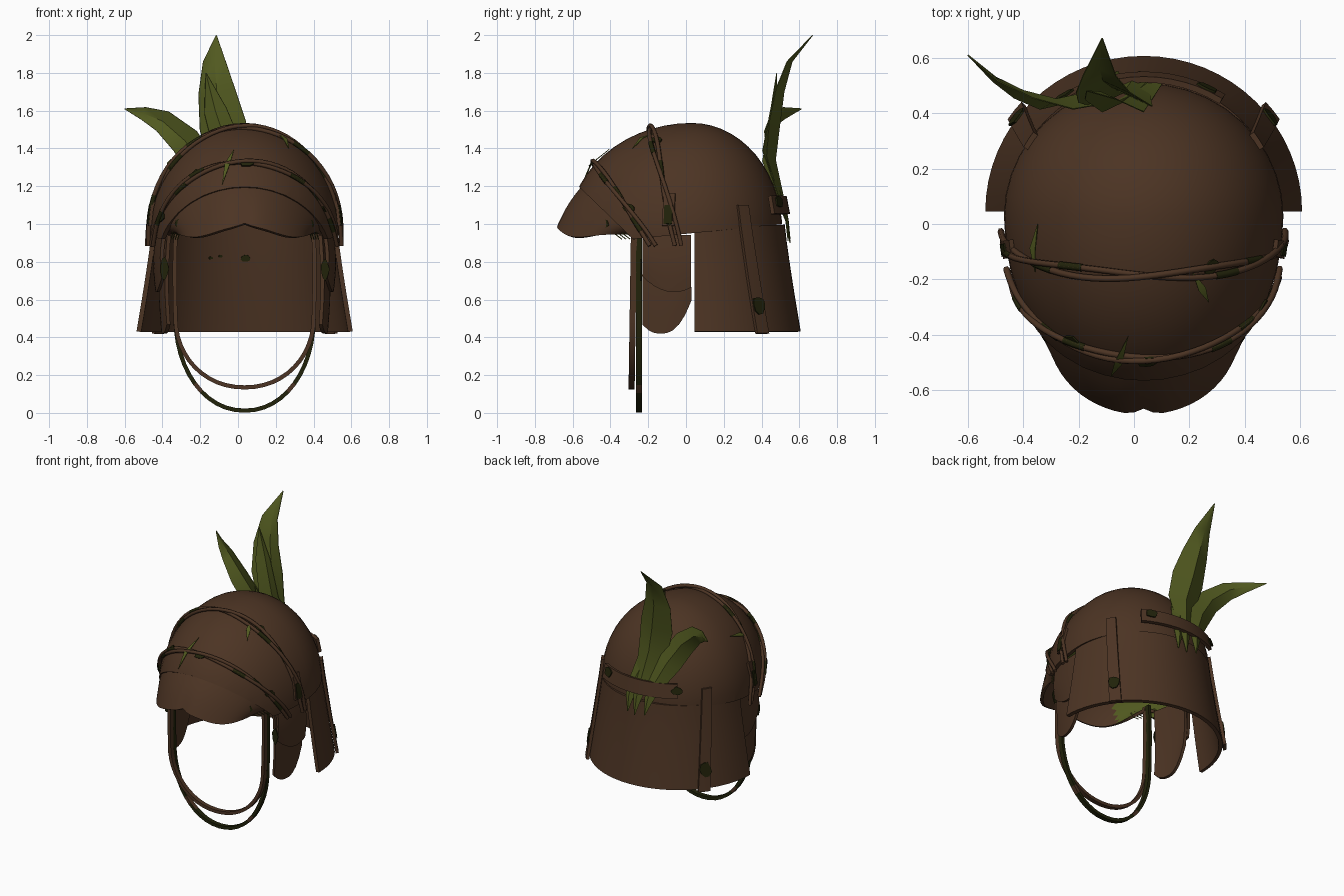
import bpy, bmesh, math, random
from mathutils import Vector

if "Cube" in bpy.data.objects:
    bpy.data.objects.remove(bpy.data.objects["Cube"])

random.seed(4)
CX, CY, CZ = 0.035, 0.03, 0.96          # centre of the dome
RX, RZ = 0.505, 0.575
A = math.pi / 2


def material(name, col):
    m = bpy.data.materials.new(name)
    m.diffuse_color = (*col, 1)
    m.use_nodes = True
    m.node_tree.nodes["Principled BSDF"].inputs["Base Color"].default_value = m.diffuse_color
    return m


BROWN = material("brown bark", (0.072, 0.034, 0.017))
LEAF = material("leaf green", (0.082, 0.100, 0.014))
MOSS = material("dark moss", (0.015, 0.016, 0.003))


def finish(ob, thick=0.0, offset=0.0, inner=None):
    if inner:
        ob.data.materials.append(inner)
    bpy.ops.object.select_all(action='DESELECT')
    ob.select_set(True)
    bpy.context.view_layer.objects.active = ob
    s = ob.modifiers.new("thickness", 'SOLIDIFY')
    s.thickness, s.offset = thick, offset
    s.material_offset = 1 if inner else 0
    bpy.ops.object.modifier_apply(modifier=s.name)
    bpy.ops.object.shade_smooth_by_angle(angle=math.radians(40))
    return ob


def add(name, data, mat):
    data.materials.append(mat)
    ob = bpy.data.objects.new(name, data)
    bpy.context.collection.objects.link(ob)
    return ob


def mesh_object(name, verts, faces, mat):
    me = bpy.data.meshes.new(name)
    me.from_pydata([tuple(v) for v in verts], [], faces)
    return add(name, me, mat)


def sheet(name, rows, mat, thick, inner=None):
    """Curved plate through rows of points."""
    n = len(rows[0])
    faces = [(i * n + j, i * n + j + 1, (i + 1) * n + j + 1, (i + 1) * n + j)
             for i in range(len(rows) - 1) for j in range(n - 1)]
    return finish(mesh_object(name, sum(rows, []), faces, mat), thick, inner=inner)


def tube(name, pts, r, mat):
    cu = bpy.data.curves.new(name, 'CURVE')
    cu.dimensions, cu.bevel_depth, cu.bevel_resolution = '3D', r, 1
    cu.use_fill_caps = True
    sp = cu.splines.new('POLY')
    sp.points.add(len(pts) - 1)
    for q, p in zip(sp.points, pts):
        q.co = (*p, 1)
    add(name, cu, mat)


def depth(y):
    return 0.655 if y < 0 else 0.48


def on_dome(x, y, z, s=1.0):
    """Push a point onto the dome surface, scaled by s."""
    dx, dy, dz = x - CX, y - CY, z - CZ
    k = math.hypot(dx / RX, dy / depth(dy), max(dz, 0) / RZ)
    return Vector((CX + dx * s / k, CY + dy * s / k, CZ + (dz * s / k if dz > 0 else dz)))


def on_neck(a, z, out=0.0):
    """Point on the flared neck guard at angle a around the back."""
    r = 0.475 + 0.085 * max(0.0, (1.0 - z) / 0.57) ** 1.15 + out
    return Vector((CX + r * math.sin(a), 0.045 + (r - 0.01) * math.cos(a), z))


def patch(name, fn, rx, rz):
    """Ragged moss spot; fn maps flat offsets onto a surface."""
    ring = []
    for i in range(9):
        a, r = math.tau * i / 9, random.uniform(0.8, 1.15)
        ring.append(fn(rx * r * math.cos(a), rz * r * math.sin(a)))
    finish(mesh_object(name, ring, [tuple(range(9))], MOSS), 0.008)


# domed shell: squashed sphere trimmed along the rim and the brow
bm = bmesh.new()
bmesh.ops.create_uvsphere(bm, u_segments=40, v_segments=28, radius=1)
for v in bm.verts:
    v.co = (CX + v.co.x * RX, CY + v.co.y * depth(v.co.y), CZ + v.co.z * RZ)
for no in ((0, 0.1, -1), (0, -0.29, -0.30)):
    bmesh.ops.bisect_plane(bm, geom=bm.verts[:] + bm.edges[:] + bm.faces[:],
                           plane_co=(0, -0.28, 0.92), plane_no=no, clear_outer=True)
me = bpy.data.meshes.new("dome")
bm.to_mesh(me)
finish(add("dome", me, BROWN), 0.025, -1, inner=LEAF)

# brow visor tucked under the dome edge, with a small notch in the middle
rows = []
for j in range(7):
    row = []
    for i in range(33):
        t = math.radians(-90 + 180 * i / 32)
        c, s = max(0.0, math.cos(t)), math.sin(t)
        up = on_dome(CX + 0.46 * s, -0.24 - 0.30 * c, 0.94 + 0.29 * c, 0.955)
        notch = math.exp(-(t / 0.09) ** 2)
        low = Vector((CX + 0.35 * s, -0.27 - 0.41 * c ** 0.75 + 0.022 * notch,
                      0.955 + 0.03 * c ** 6 - 0.03 * math.sin(2 * t) ** 2 + 0.015 * notch))
        b = math.sin(math.pi * j / 6) * 0.012
        row.append(up.lerp(low, j / 6) + Vector((0, -c * b, b * 0.6)))
    rows.append(row)
visor = sheet("visor", rows[::-1], BROWN, 0.02, inner=LEAF)
for f in visor.data.polygons:            # lining stops short of the front lip
    if f.center.y < -0.50:
        f.material_index = 0

# flared neck guard with moss on its inside
sheet("neck_guard", [[on_neck(-A + 2 * A * i / 32, 0.43 + 0.565 * j / 6 - 0.025 * abs(i / 16 - 1) ** 2 * j / 6)
                      for i in range(33)] for j in range(7)], BROWN, 0.025)
for k, (a, z, r) in enumerate(((0.01, 0.82, 0.03), (-0.27, 0.83, 0.012), (-0.38, 0.82, 0.012))):
    patch(f"inner_moss_{k}", lambda u, w: on_neck(a + u / 0.5, z + w, -0.016), r, r * 0.6)

for side, tag in ((-1, "left"), (1, "right")):
    # vertical strap on the neck guard, leaning onto the dome, with a moss patch
    def ang(z):
        return math.radians(51.5 + 6 * (z - 0.42) / 0.68) * side
    rows = [[on_neck(ang(z) + w * side, z, 0.026 - 0.016 * max(0, (z - 0.95) / 0.15)) for w in (0.068, 0, -0.068)]
            for z in (0.42, 0.55, 0.7, 0.85, 0.97, 1.1)]
    sheet("neck_strap_" + tag, rows, BROWN, 0.02)
    patch("neck_moss_" + tag, lambda u, w: on_neck(ang(0.57) + u / 0.55, 0.57 + w, 0.040), 0.038, 0.052)

    # cheek plates: long lower plate with a shorter one overlapping it
    for part, length, out in (("lower", 0.52, 0.0), ("upper", 0.30, 0.027)):
        rows = []
        for j in range(8):
            row = []
            for i in range(9):
                u = i / 8
                y = -0.228 + 0.255 * u
                cut = 0.10 * abs(2 * u - 0.75) ** 2.5 if part == "lower" else 0.05 * (2 * u - 1.3) ** 2
                x = (0.435 + out) * math.sqrt(1 - ((y - CY) / 0.66) ** 2) + 0.012 * math.sin(j / 7 * 3)
                row.append((CX + side * x, y, 0.94 - (length - cut) * j / 7))
            rows.append(row)
        sheet(f"cheek_plate_{part}_{tag}", rows, BROWN, 0.02)
    patch("cheek_moss_" + tag, lambda u, w: Vector((CX + side * 0.425 + u, -0.24, 0.76 + w)), 0.022, 0.06)

    # little hanging tab beside the rear vine, moss on part of it
    for name, y0, y1, z0, z1, m, s in (("tab", -0.125, -0.06, 0.99, 1.17, BROWN, 1.02),
                                       ("tab_moss", -0.115, -0.07, 1.0, 1.1, MOSS, 1.039)):
        sheet(f"{name}_{tag}", [[on_dome(CX + side * 0.5, y, z, s) for y in (y0, y1)]
                                for z in (z0, (z0 + z1) / 2, z1)], m, 0.016 if m == BROWN else 0.006)

    # grassy roots under the brow corners
    for k in range(4):
        y, x = -0.40 + 0.022 * k, CX + side * (0.345 + 0.012 * k)
        tube(f"root_{tag}_{k}", [(x, y, 0.99), (x, y + 0.02, 0.95), (x + 0.01 * side, y + 0.06, 0.92)], 0.003, LEAF)

# twisted vines over the dome, with mossy sleeves
for name, yb, yt, zt in (("front_vine", -0.18, -0.49, 1.33), ("rear_vine", -0.04, -0.18, 1.495)):
    for k, ph in enumerate((0, math.pi)):
        pts = []
        for i in range(37):
            t = math.radians(-90 + 5 * i)
            c, w = math.cos(t), math.sin(3.3 * t + ph)
            pts.append(on_dome(CX + 0.5 * math.sin(t), yb + (yt - yb) * c + 0.018 * w, 0.885 + (zt - 0.885) * c,
                               1.02 + 0.012 * math.cos(3.3 * t + ph)))
        tube(f"{name}_{k}", pts, 0.012, BROWN)
        for i in ((3, 11, 24) if k else (8, 27, 32)):
            tube(f"{name}_moss_{k}_{i}", pts[i:i + 3], 0.0135, MOSS)

# chin straps: flat U-shaped ribbons, the longer one mostly mossy
for name, bottom, y0, y1 in (("chin_strap_long", 0.012, -0.25, -0.25), ("chin_strap_short", 0.135, -0.275, -0.29)):
    prof = [(0.362, 0.98), (0.369, 0.86), (0.370, 0.74), (0.369, 0.62)]
    for i in range(13):
        a = A * i / 12
        prof.append((0.366 * math.cos(a) ** 0.95 if i < 12 else 0, 0.5 - (0.5 - bottom) * math.sin(a)))
    path = [(-x, z) for x, z in prof] + [(x, z) for x, z in reversed(prof[:-1])]
    rows = [[(CX + x, y0 + (y1 - y0) * (1 - z) + d, z) for x, z in path] for d in (-0.016, 0.016)]
    ob = sheet(name, rows, BROWN, 0.022)
    if name == "chin_strap_long":
        ob.data.materials.append(MOSS)
        for f in ob.data.polygons:
            f.material_index = int(int(f.center.z * 20) % 5 != 2)

# strap at the back holding the leaves
sheet("leaf_strap", [[on_dome(CX + 0.5 * math.sin(a), CY + 0.5 * math.cos(a), z, 1.075)
                      for a in [math.radians(-34 + 68 * i / 12) for i in range(13)]]
                     for z in (1.05, 1.15)], BROWN, 0.022)


def leaf(name, spine, widths):
    """Pointed blade cupped around its midrib."""
    pts = [Vector(p) for p in spine]
    rows = []
    for i, (p, w) in enumerate(zip(pts, widths)):
        d = pts[min(i + 1, len(pts) - 1)] - pts[max(i - 1, 0)]
        side = Vector((d.z, 0, -d.x)).normalized() * w
        rows.append([p - side, p + Vector((0, 0.45 * w, 0)), p + side])
    sheet(name, rows, LEAF, 0.004)


leaf("tall_leaf", [(0.02, 0.55, 0.90), (0.01, 0.528, 1.02), (0.0, 0.503, 1.1), (-0.04, 0.425, 1.34),
                   (-0.08, 0.44, 1.52), (-0.112, 0.475, 1.70), (-0.125, 0.535, 1.86), (-0.115, 0.67, 2.0)],
     (0.003, 0.03, 0.05, 0.108, 0.124, 0.098, 0.06, 0.002))
leaf("side_leaf", [(-0.06, 0.55, 0.92), (-0.075, 0.528, 1.02), (-0.09, 0.50, 1.1), (-0.18, 0.435, 1.29),
                   (-0.28, 0.415, 1.44), (-0.40, 0.455, 1.545), (-0.50, 0.515, 1.585), (-0.60, 0.61, 1.61)],
     (0.003, 0.03, 0.05, 0.085, 0.08, 0.06, 0.035, 0.002))
leaf("small_leaf", [(0.08, 0.54, 0.91), (0.07, 0.528, 1.02), (0.06, 0.50, 1.1), (-0.04, 0.405, 1.36),
                    (-0.12, 0.45, 1.6), (-0.17, 0.48, 1.80)], (0.003, 0.03, 0.04, 0.08, 0.06, 0.002))

# moss patches scattered along the vines, brow and back strap
spots = [(0.05, -0.48, 1.31, 1.025), (-0.22, -0.42, 1.26, 1.015), (-0.42, -0.30, 1.04, 1.015),
         (0.45, -0.29, 1.08, 1.015), (0.27, -0.15, 1.43, 1.015), (-0.30, -0.42, 1.0, 0.985),
         (0.37, -0.42, 1.0, 0.985), (-0.24, 0.44, 1.10, 1.105), (0.24, 0.44, 1.10, 1.105)]
for k, (x, y, z, s) in enumerate(spots):
    c = on_dome(x, y, z)
    n = (c - Vector((CX, CY, CZ))).normalized()
    u = n.cross(Vector((0, 0, 1))).normalized()
    v = n.cross(u)
    patch(f"moss_patch_{k}", lambda p, q: on_dome(*(c + u * p + v * q), s), 0.036, 0.026)

# thin grass blades tucked under the vines
for k, (a, b) in enumerate((((-0.02, -0.40, 1.39), (-0.09, -0.58, 1.22)), ((0.20, -0.16, 1.45), (0.26, -0.27, 1.38)),
                            ((-0.35, 0.0, 1.35), (-0.37, -0.18, 1.3)))):
    p, q = on_dome(*a, 1.015), on_dome(*b, 1.015)
    m = on_dome(*((p + q) / 2), 1.04)
    w = (q - p).cross(m - Vector((CX, CY, CZ))).normalized() * 0.014
    finish(mesh_object(f"grass_blade_{k}", [p, m - w, q, m + w], [(0, 1, 3), (1, 2, 3)], LEAF), 0.004)
